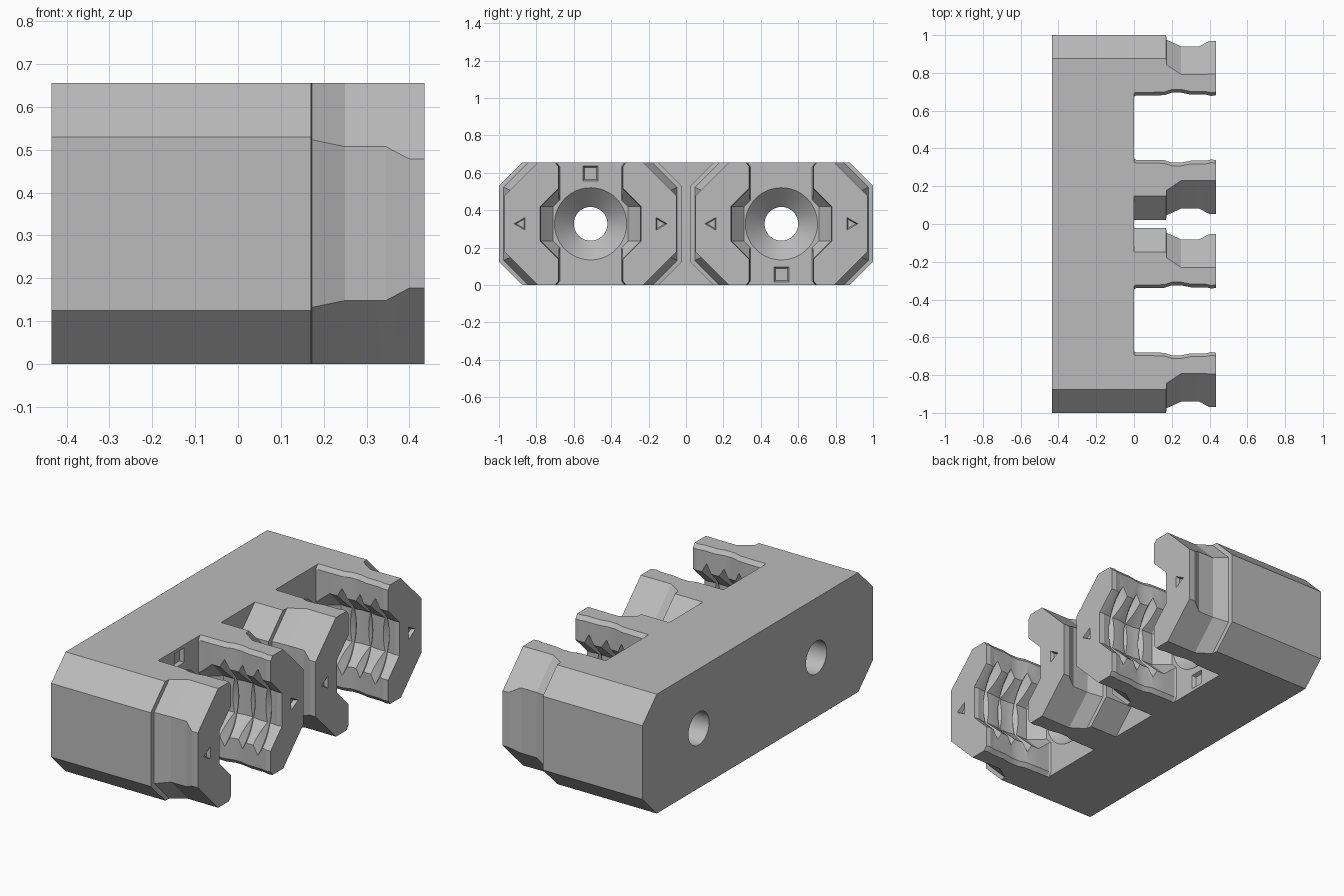
import bpy, bmesh, math

if "Cube" in bpy.data.objects:
    bpy.data.objects.remove(bpy.data.objects["Cube"])

H = 0.655            # height
MID = H / 2
SOCKET_Y = 0.51      # socket centre, mirrored to both sides
END = 0.435          # half depth in x

grey = bpy.data.materials.new("Grey plastic")
grey.use_nodes = True
colour = (0.5, 0.5, 0.5, 1)
grey.diffuse_color = colour
grey.node_tree.nodes["Principled BSDF"].inputs["Base Color"].default_value = colour


def loft(name, sections):
    """Closed solid through matching (x, [(y, z), ...]) sections."""
    bm = bmesh.new()
    rings = [[bm.verts.new((x, y, z)) for y, z in pts] for x, pts in sections]
    n = len(rings[0])
    for a, b in zip(rings, rings[1:]):
        for i in range(n):
            j = (i + 1) % n
            bm.faces.new((a[i], a[j], b[j], b[i]))
    bm.faces.new(rings[0])
    bm.faces.new(rings[-1])
    bmesh.ops.recalc_face_normals(bm, faces=bm.faces)
    mesh = bpy.data.meshes.new(name)
    bm.to_mesh(mesh)
    bm.free()
    mesh.materials.append(grey)
    obj = bpy.data.objects.new(name, mesh)
    bpy.context.collection.objects.link(obj)
    return obj


def mirrored(half):
    """Right-hand outline from top to bottom, closed with its mirror image."""
    return half + [(-y, z) for y, z in reversed(half)]


def shift(pts, dy):
    return [(y + dy, z) for y, z in pts]


def polygon(radius, y, z, count, turn=0):
    return [(y + radius * math.cos(turn + math.tau * i / count),
             z + radius * math.sin(turn + math.tau * i / count)) for i in range(count)]


def carve(target, cutter):
    cutter.hide_render = True
    mod = target.modifiers.new("cut", "BOOLEAN")
    mod.operation = "DIFFERENCE"
    mod.solver = "EXACT"
    mod.object = cutter
    bpy.context.view_layer.objects.active = target
    bpy.ops.object.modifier_apply(modifier=mod.name)
    bpy.data.objects.remove(cutter)


# Outer shape: x, inset of the end wall, chamfer size
waist = [(0.17, 0, 0.125), (0.173, 0.025, 0.132), (0.25, 0.06, 0.148),
         (0.345, 0.06, 0.148), (0.40, 0.03, 0.177), (END, 0.03, 0.177)]


def block_outline(d, c):
    w = 1 - d
    return mirrored([(w - c, H), (w, H - c), (w, c), (w - c, 0)])


body = loft("connector_body", [(x, block_outline(d, c))
                               for x, d, c in [(-END, 0, 0.125)] + waist])


# Hourglass gap between the two sockets
def gap_outline(d, c):
    g, e = 0.022 + d, 0.05
    return mirrored([(g + c + e, H + e), (g, H - c), (g, c), (g + c + e, -e)])


gap = [(0, 0, 0.125)] + waist + [(END + 0.05, 0.03, 0.177)]
carve(body, loft("gap_cutter", [(x, gap_outline(d, c)) for x, d, c in gap]))


# Sockets: x, slot half width, chamber half width
socket = [(0, 0.165, 0.20), (0.01, 0.17, 0.21), (0.08, 0.17, 0.27), (0.16, 0.172, 0.27),
          (0.20, 0.185, 0.278), (0.25, 0.185, 0.278), (0.30, 0.175, 0.27),
          (0.38, 0.175, 0.27), (0.41, 0.168, 0.265), (END, 0.172, 0.27), (END + 0.05, 0.172, 0.27)]


def socket_outline(w, r):
    s, t = 0.092, 0.092 + r - w
    up = [(w + 0.03, MID + 0.345), (w, MID + 0.305), (w, MID + t), (r, MID + s)]
    return mirrored(up + [(y, H - z) for y, z in reversed(up)])


for side in (-1, 1):
    cy = side * SOCKET_Y
    carve(body, loft("socket_cutter", [(x, shift(socket_outline(w, r), cy))
                                       for x, w, r in socket]))

    # Countersunk screw hole
    screw = [(-END - 0.05, 0.09), (-0.10, 0.09), (0, 0.193), (0.01, 0.203)]
    carve(body, loft("screw_cutter", [(x, polygon(r, cy, MID, 64)) for x, r in screw]))

    # Snap grooves around the chamber walls
    for gx in (0.155, 0.255, 0.355):
        ring = [(gx - 0.04, 0.24), (gx, 0.295), (gx + 0.04, 0.24)]
        carve(body, loft("groove_cutter", [(x, polygon(r, cy, MID, 64)) for x, r in ring]))

    # Arrow recesses on the arm ends
    for way in (-1, 1):
        turn = 0 if way > 0 else math.pi
        ay = cy + way * 0.37
        carve(body, loft("arrow_cutter", [(END - 0.02, polygon(0.028, ay, MID, 3, turn)),
                                          (END + 0.01, polygon(0.045, ay, MID, 3, turn))]))

    # Square recess on the socket floor
    sz = MID - side * 0.27
    carve(body, loft("square_cutter", [(-0.02, polygon(0.045, cy, sz, 4, math.pi / 4)),
                                       (0.01, polygon(0.062, cy, sz, 4, math.pi / 4))]))

bpy.ops.object.select_all(action="DESELECT")
body.select_set(True)
bpy.context.view_layer.objects.active = body
bpy.ops.object.shade_smooth_by_angle(angle=math.radians(20))
